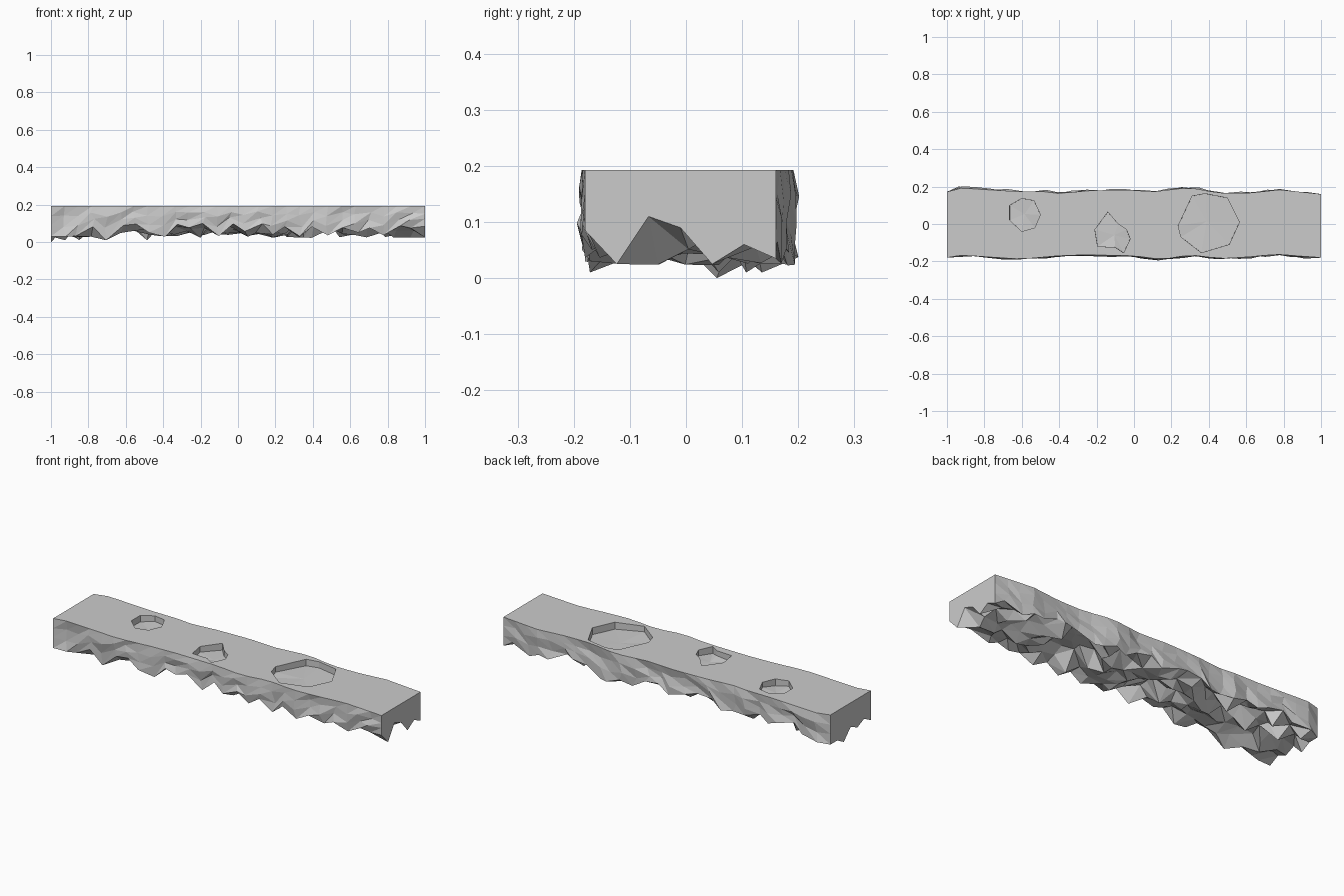
import bpy, bmesh, random
from mathutils import Vector

if "Cube" in bpy.data.objects:
    bpy.data.objects.remove(bpy.data.objects["Cube"])

random.seed(5)
TOP = 0.193
NX, NY, NS = 27, 6, 3          # lengthwise, underside and side-wall divisions

# Top outline (x, y) of the front and back edges
FRONT = [(-1, -.18), (-.92, -.167), (-.8, -.175), (-.6, -.188), (-.4, -.17), (-.25, -.165),
         (0, -.17), (.15, -.19), (.3, -.165), (.46, -.185), (.6, -.178), (.76, -.162), (1, -.18)]
BACK = [(-1, .172), (-.92, .193), (-.8, .184), (-.6, .173), (-.5, .175), (-.4, .163), (-.25, .178),
        (-.05, .184), (.1, .173), (.3, .195), (.4, .175), (.5, .163), (.65, .168), (.77, .184), (1, .16)]
# Hollow outlines seen from above
CRATERS = [
    [(-.665, .1), (-.6, .137), (-.535, .125), (-.5, .05), (-.53, -.02), (-.6, -.04), (-.665, .02)],
    [(-.14, .065), (-.085, 0), (-.04, -.03), (-.02, -.08), (-.055, -.155), (-.1, -.125), (-.195, -.12), (-.21, -.03)],
    [(.235, -.01), (.31, .15), (.38, .163), (.5, .14), (.565, .01), (.51, -.11), (.36, -.155), (.25, -.07)],
]
# Underside heights at the two ends
LEFT_END = [.03, .06, .035, .06, .02, .03, .03]
RIGHT_END = [.085, .025, .11, .09, .025, .06, .035]


def edge_y(line, x):
    for (x0, y0), (x1, y1) in zip(line, line[1:]):
        if x <= x1:
            return y0 + (y1 - y0) * (x - x0) / (x1 - x0)
    return line[-1][1]


def centre(poly):
    return Vector((sum(p[0] for p in poly), sum(p[1] for p in poly))) / len(poly)


def over_crater(x, y):
    for poly in CRATERS:
        c = centre(poly)
        r = sum((Vector(p) - c).length for p in poly) / len(poly)
        if (Vector((x, y)) - c).length < r * 0.8:
            return True
    return False


def jit(a):
    return random.uniform(-a, a)


def make_object(name, bm):
    bmesh.ops.recalc_face_normals(bm, faces=bm.faces)
    mesh = bpy.data.meshes.new(name)
    bm.to_mesh(mesh)
    bm.free()
    ob = bpy.data.objects.new(name, mesh)
    bpy.context.collection.objects.link(ob)
    return ob


# Rock slab: closed cross-section rings with rough sides and a jagged underside
bm = bmesh.new()
rings = []
for i in range(NX + 1):
    x = -1 + 2 * i / NX
    end = i in (0, NX)
    yf, yb = edge_y(FRONT, x), edge_y(BACK, x)
    zs = []
    for j in range(NY + 1):
        y = yf + (yb - yf) * j / NY
        z = random.uniform(.02, .1)
        zs.append(.12 + jit(.004) if over_crater(x, y) else z)
    if end:
        zs = LEFT_END if i == 0 else RIGHT_END

    def side(y, zb):
        return [(x + (0 if end else jit(.012)), y + (0 if end else jit(.011)),
                 TOP + (zb - TOP) * k / NS + jit(.006)) for k in range(1, NS)]

    pts = [(x, yf, TOP)] + side(yf, zs[0])
    for j in range(NY + 1):
        y = yf + (yb - yf) * j / NY
        pts.append((x + (0 if end else jit(.02)), y + (0 if end else jit(.01)), zs[j]))
    pts += side(yb, zs[-1])[::-1] + [(x, yb, TOP)]
    rings.append([bm.verts.new(p) for p in pts])
n = len(rings[0])
for a, b in zip(rings, rings[1:]):
    for k in range(n - 1):
        # slanted facets run one way on the walls, either way underneath
        d = random.random() < .5 if NS <= k < n - 1 - NS else k < NS
        p, q, r, s = a[k], a[k + 1], b[k + 1], b[k]
        for tri in (((p, q, r), (p, r, s)) if not d else ((p, q, s), (q, r, s))):
            bm.faces.new(tri)
bm.faces.new(rings[0])
bm.faces.new(rings[-1])
bm.faces.new([r[0] for r in rings] + [r[-1] for r in reversed(rings)])   # flat top
slab = make_object("rock_platform", bm)

# Shallow hollows sunk into the top
for poly in CRATERS:
    bm = bmesh.new()
    c = centre(poly)
    up = [bm.verts.new((x, y, TOP + .1)) for x, y in poly]
    low = [bm.verts.new((*(c + (Vector(p) - c) * .99), .16 + jit(.006))) for p in poly]
    mid = bm.verts.new((c.x, c.y, .157))
    bm.faces.new(up)
    for k in range(len(poly)):
        m = (k + 1) % len(poly)
        bm.faces.new((up[k], up[m], low[m], low[k]))
        bm.faces.new((low[k], low[m], mid))
    cutter = make_object("hollow_cutter", bm)
    cutter.hide_render = True
    mod = slab.modifiers.new("hollow", 'BOOLEAN')
    mod.operation, mod.solver, mod.object = 'DIFFERENCE', 'EXACT', cutter
    bpy.context.view_layer.objects.active = slab
    bpy.ops.object.modifier_apply(modifier=mod.name)
    bpy.data.objects.remove(cutter)

# Rest the lowest spikes on the ground
for v in sorted(slab.data.vertices, key=lambda v: v.co.z)[:5]:
    v.co.z = .01
min(slab.data.vertices, key=lambda v: v.co.z).co.z = 0
